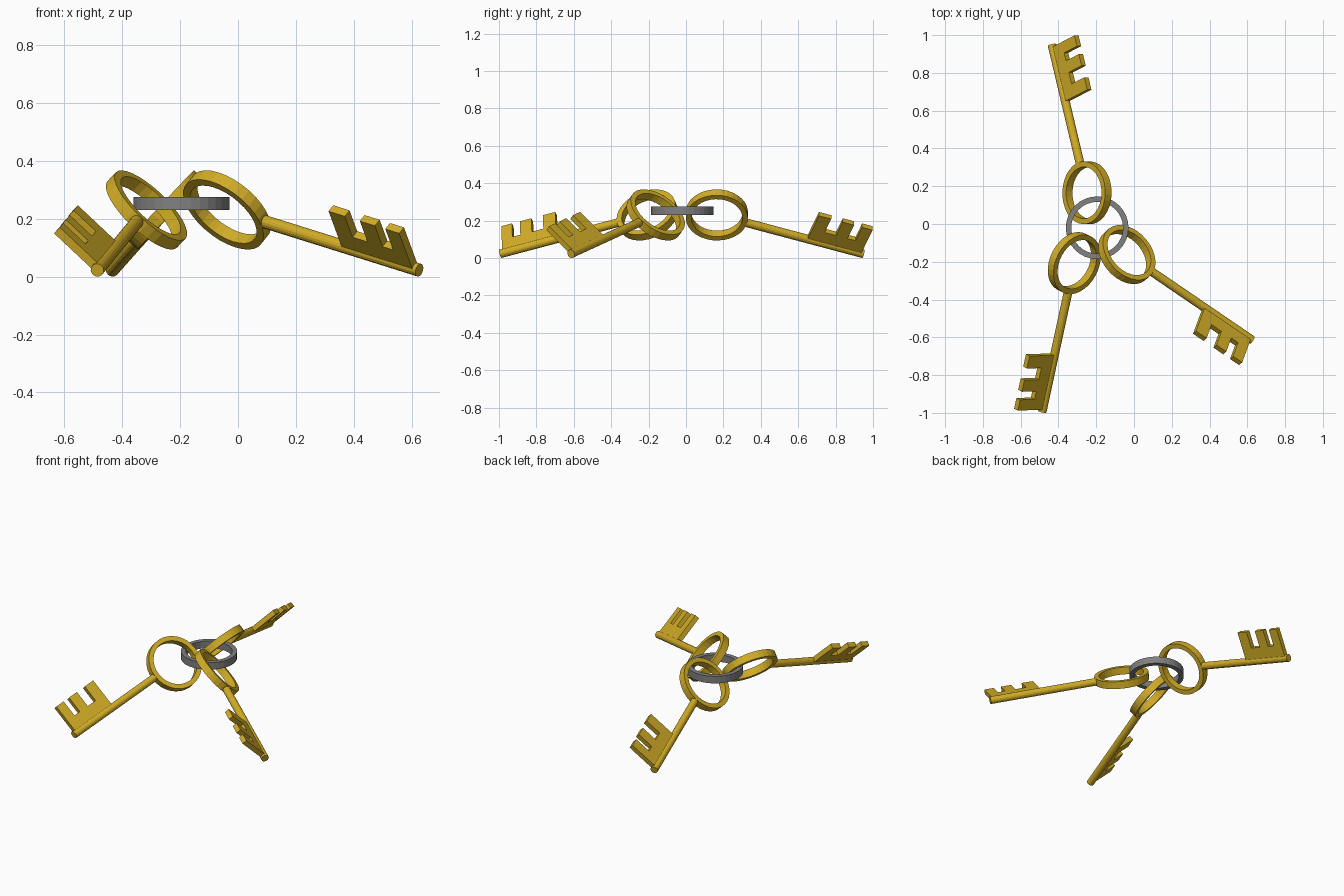
import bpy, bmesh, math
from mathutils import Matrix, Vector

if "Cube" in bpy.data.objects:
    bpy.data.objects.remove(bpy.data.objects["Cube"])

R_OUT, R_IN, WIDTH = 0.166, 0.137, 0.046   # shared ring section
SHAFT_R, SHAFT_LEN = 0.023, 0.83
PITCH, ROLL = math.radians(14.5), math.radians(45)


def material(name, rgb):
    m = bpy.data.materials.new(name)
    m.diffuse_color = (*rgb, 1)
    m.use_nodes = True
    m.node_tree.nodes["Principled BSDF"].inputs["Base Color"].default_value = m.diffuse_color
    return m


gold = material("gold", (0.65, 0.42, 0.02))
steel = material("steel_grey", (0.22, 0.22, 0.225))


def finish(name, bm, mat, matrix):
    bmesh.ops.recalc_face_normals(bm, faces=bm.faces)
    me = bpy.data.meshes.new(name)
    bm.to_mesh(me)
    bm.free()
    me.materials.append(mat)
    ob = bpy.data.objects.new(name, me)
    ob.matrix_world = matrix
    bpy.context.collection.objects.link(ob)
    return ob


def ring(name, mat, matrix, n=32):
    """Flat band with a rectangular section around local z."""
    bm = bmesh.new()
    h = WIDTH / 2
    section = [(R_OUT, -h), (R_OUT, h), (R_IN, h), (R_IN, -h)]
    loops = []
    for i in range(n):
        a = 2 * math.pi * i / n
        loops.append([bm.verts.new((r * math.cos(a), r * math.sin(a), z)) for r, z in section])
    for i in range(n):
        p, q = loops[i], loops[(i + 1) % n]
        for k in range(4):
            j = (k + 1) % 4
            bm.faces.new((p[k], q[k], q[j], p[j]))
    return finish(name, bm, mat, matrix)


def shaft(name, matrix):
    bm = bmesh.new()
    start = R_IN + 0.012
    length = SHAFT_LEN - start
    place = Matrix.Translation((start + length / 2, 0, 0)) @ Matrix.Rotation(math.pi / 2, 4, 'Y')
    bmesh.ops.create_cone(bm, cap_ends=True, segments=16, radius1=SHAFT_R,
                          radius2=SHAFT_R, depth=length, matrix=place)
    return finish(name, bm, gold, matrix)


def bit(name, matrix, thick=0.03, top=0.195, floor=0.09):
    """Three-toothed plate in the local xy plane."""
    teeth = [(0.51, 0.58), (0.645, 0.71), (0.755, 0.815)]
    outline = [(teeth[0][0], 0)]
    for i, (a, b) in enumerate(teeth):
        if i:
            outline.append((a, floor))
        outline += [(a, top), (b, top)]
        if i < len(teeth) - 1:
            outline.append((b, floor))
    outline.append((teeth[-1][1], 0))
    bm = bmesh.new()
    face = bm.faces.new([bm.verts.new((x, y, -thick / 2)) for x, y in outline])
    ext = bmesh.ops.extrude_face_region(bm, geom=[face])
    verts = [v for v in ext["geom"] if isinstance(v, bmesh.types.BMVert)]
    bmesh.ops.translate(bm, verts=verts, vec=(0, 0, thick))
    return finish(name, bm, gold, matrix)


def key_matrix(centre, heading):
    """Local x runs along the shaft, local y towards the teeth."""
    t = math.radians(heading)
    c, s, cp, sp = math.cos(t), math.sin(t), math.cos(PITCH), math.sin(PITCH)
    along = Vector((cp * c, cp * s, -sp))
    side = Vector((s, -c, 0))
    up = Vector((sp * c, sp * s, cp))
    tooth = side * math.cos(ROLL) + up * math.sin(ROLL)
    rot = Matrix((along, tooth, along.cross(tooth))).transposed().to_4x4()
    return Matrix.Translation(centre) @ rot


# central split ring
ring("key_ring", steel, Matrix.Translation((-0.195, -0.02, 0.252)))

# three keys hanging from it
keys = [("back_key", (-0.249, 0.165, 0.23), 103.3),
        ("right_key", (-0.038, -0.162, 0.23), -34.3),
        ("front_key", (-0.316, -0.207, 0.23), 257.8)]
for name, centre, heading in keys:
    m = key_matrix(centre, heading)
    ring(name + "_bow", gold, m)
    shaft(name + "_shaft", m)
    bit(name + "_bit", m)
